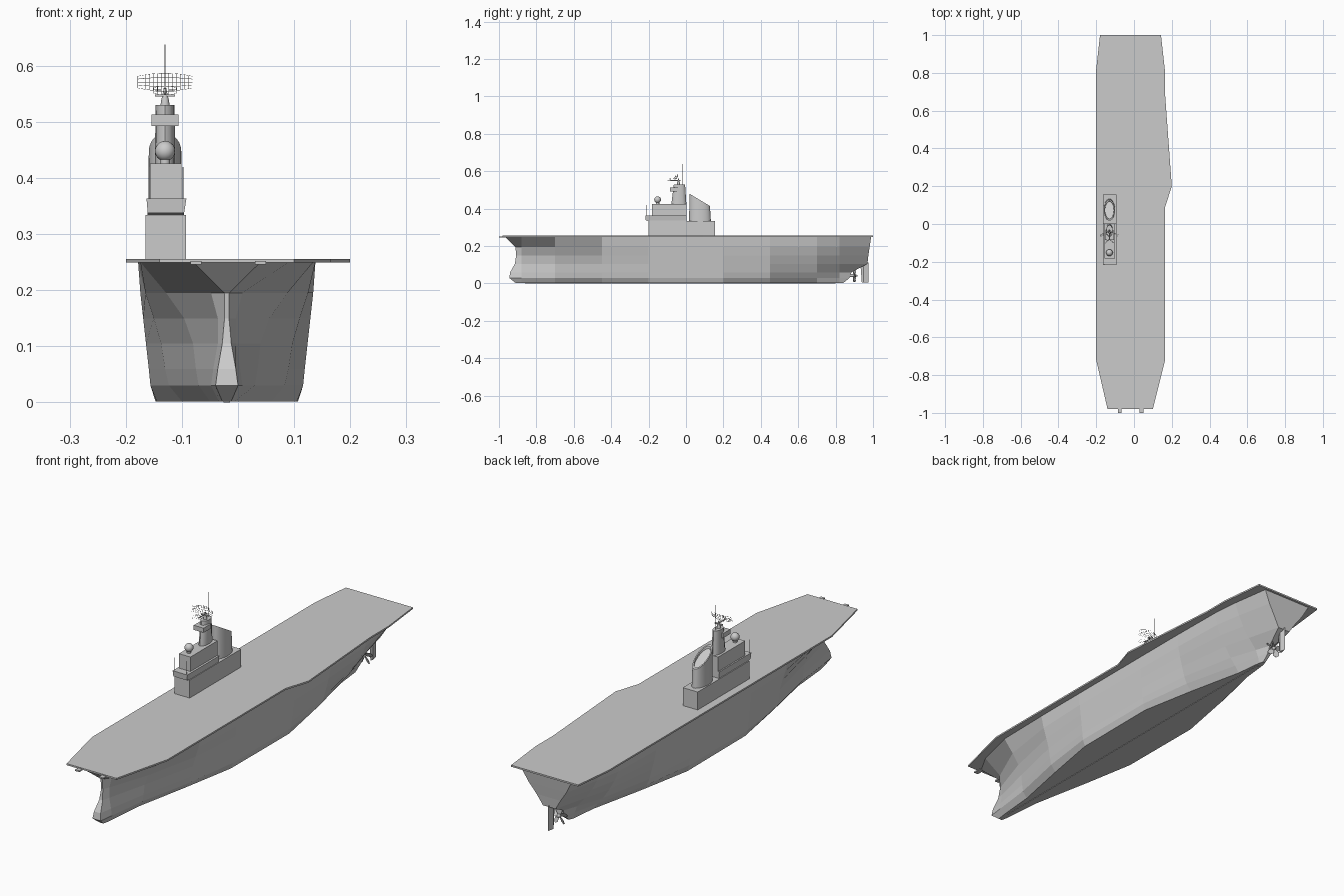
import bpy, bmesh, math
from mathutils import Vector, Matrix

CX, IX = -0.02, -0.13   # hull centre line, island centre line


def add(name, verts, faces):
    me = bpy.data.meshes.new(name)
    me.from_pydata(verts, [], faces)
    bm = bmesh.new()
    bm.from_mesh(me)
    bmesh.ops.recalc_face_normals(bm, faces=bm.faces)
    bm.to_mesh(me)
    bm.free()
    ob = bpy.data.objects.new(name, me)
    bpy.context.collection.objects.link(ob)
    return ob


def loft(name, rings):
    """Skin a stack of equal-length closed rings and cap both ends."""
    n = len(rings[0])
    verts = [p for r in rings for p in r]
    faces = [(k * n + i, k * n + (i + 1) % n, (k + 1) * n + (i + 1) % n, (k + 1) * n + i)
             for k in range(len(rings) - 1) for i in range(n)]
    faces += [tuple(range(n))[::-1], tuple(range(len(verts) - n, len(verts)))]
    return add(name, verts, faces)


def rect(x0, x1, y0, y1, z):
    return [(x0, y0, z), (x1, y0, z), (x1, y1, z), (x0, y1, z)]


def box(name, x0, x1, y0, y1, z0, z1):
    return loft(name, [rect(x0, x1, y0, y1, z0), rect(x0, x1, y0, y1, z1)])


def ellipse(x, y, z, rx, ry, n, slope=0):
    pts = [(x + rx * math.cos(2 * math.pi * i / n), y + ry * math.sin(2 * math.pi * i / n)) for i in range(n)]
    return [(px, py, z + slope * (py - y)) for px, py in pts]


def smooth(ob):
    bpy.context.view_layer.objects.active = ob
    ob.select_set(True)
    bpy.ops.object.shade_smooth_by_angle(angle=math.radians(40))
    ob.select_set(False)


# Hull: one row per waterline = z, bow y, stern y, half widths from bow to stern
stations = [-0.88, -0.70, -0.45, -0.20, 0.20, 0.45, 0.70, 0.82]
waterlines = [
    (0.002, -0.91, 0.84, 0.008, 0.014, 0.030, 0.080, 0.125, 0.127, 0.080, 0.025, 0.012, 0.005),
    (0.030, -0.945, 0.875, 0.020, 0.028, 0.050, 0.103, 0.136, 0.136, 0.105, 0.045, 0.018, 0.008),
    (0.060, -0.94, 0.885, 0.016, 0.024, 0.055, 0.110, 0.139, 0.139, 0.118, 0.070, 0.030, 0.008),
    (0.105, -0.915, 0.970, 0.008, 0.016, 0.060, 0.117, 0.144, 0.144, 0.130, 0.100, 0.068, 0.030),
    (0.150, -0.908, 0.975, 0.004, 0.016, 0.076, 0.130, 0.149, 0.149, 0.142, 0.125, 0.100, 0.058),
    (0.195, -0.912, 0.982, 0.004, 0.028, 0.108, 0.145, 0.154, 0.154, 0.152, 0.144, 0.124, 0.090),
    (0.250, -0.968, 0.990, 0.060, 0.110, 0.154, 0.158, 0.158, 0.158, 0.158, 0.155, 0.145, 0.120)]
rings = []
for z, bow, stern, *hw in waterlines:
    ys = [bow] + stations + [stern]
    rings.append([(CX + w, y, z) for y, w in zip(ys, hw)] +
                 [(CX - w, y, z) for y, w in reversed(list(zip(ys, hw)))])
loft("hull", rings)

# Flight deck
outline = [(-0.14, -0.98), (0.10, -0.98), (0.165, -0.72), (0.165, 0.09), (0.20, 0.20), (0.165, 0.68),
           (0.165, 0.80), (0.143, 1.0), (-0.18, 1.0), (-0.20, 0.82), (-0.20, -0.72)]
loft("flight_deck", [[(x, y, z) for x, y in outline] for z in (0.249, 0.256)])
for i, x in enumerate((-0.075, 0.04)):
    box(f"bow_horn_{i}", x - 0.01, x + 0.01, -1.0, -0.96, 0.246, 0.252)

# Island blocks
box("island_base", -0.165, -0.093, -0.20, 0.155, 0.255, 0.334)
loft("bridge", [rect(-0.161, -0.096, -0.20, 0.003, 0.334), rect(-0.161, -0.096, -0.215, 0.003, 0.338),
                rect(-0.163, -0.092, -0.217, 0.003, 0.363)])
box("upper_bridge", -0.157, -0.101, -0.183, 0.003, 0.363, 0.426)

# Funnel with raked, hollowed top
fy = 0.075
smooth(loft("funnel", [ellipse(IX, fy, 0.333, 0.030, 0.058, 24),
                       ellipse(IX, fy - 0.002, 0.447, 0.029, 0.055, 24, -0.6),
                       ellipse(IX, fy - 0.002, 0.447, 0.024, 0.048, 24, -0.6),
                       ellipse(IX, fy - 0.002, 0.437, 0.023, 0.046, 24, -0.6)]))

# Mast tower, collar and cap
smooth(loft("mast_tower", [ellipse(IX, -0.038, 0.425, 0.018, 0.040, 12),
                           ellipse(IX, -0.035, 0.530, 0.017, 0.030, 12)]))
box("mast_collar", -0.154, -0.106, -0.085, -0.035, 0.493, 0.513)
smooth(loft("mast_cap", [ellipse(IX, -0.04, 0.530, 0.008, 0.008, 12), ellipse(IX, -0.04, 0.538, 0.007, 0.007, 12),
                         ellipse(IX, -0.04, 0.560, 0.002, 0.002, 12)]))
box("radar_bar", -0.148, -0.112, -0.044, -0.036, 0.545, 0.549)
box("radar_arm", IX - 0.002, IX + 0.002, -0.085, -0.03, 0.549, 0.552)
loft("pole_antenna", [ellipse(IX, -0.018, z, 0.001, 0.001, 6) for z in (0.525, 0.638)])
for i, x in enumerate((-0.158, -0.098)):
    loft(f"whip_antenna_{i}", [ellipse(x, -0.213, z, 0.0006, 0.0006, 5) for z in (0.36, 0.42)])


# Lattice radar dishes: curved grids turned into wire
def lattice(name, y, z, hw, hh, tilt, nx, nz):
    verts, faces = [], []
    for j in range(nz + 1):
        for i in range(nx + 1):
            u, v = 2 * i / nx - 1, 2 * j / nz - 1
            h = hh * (1 - 0.35 * u * u)
            verts.append((IX + hw * u, y - 0.014 * u * u - 0.004 * v * v + tilt * v * h, z + v * h))
    for j in range(nz):
        for i in range(nx):
            a = j * (nx + 1) + i
            faces.append((a, a + 1, a + nx + 2, a + nx + 1))
    ob = add(name, verts, faces)
    wire = ob.modifiers.new("wire", 'WIREFRAME')
    wire.thickness = 0.0009
    return ob


lattice("air_search_radar", -0.045, 0.571, 0.049, 0.016, 0.4, 14, 4)
lattice("surface_search_radar", -0.082, 0.556, 0.020, 0.008, 0.4, 6, 3)

# Radome on a pedestal
smooth(loft("radome_pedestal", [ellipse(IX, -0.152, z, 0.009, 0.009, 12) for z in (0.425, 0.437)]))
bm = bmesh.new()
bmesh.ops.create_uvsphere(bm, u_segments=16, v_segments=10, radius=0.018,
                          matrix=Matrix.Translation((IX, -0.152, 0.448)))
me = bpy.data.meshes.new("radome")
bm.to_mesh(me)
bm.free()
radome = bpy.data.objects.new("radome", me)
bpy.context.collection.objects.link(radome)
smooth(radome)

# Propeller: hub plus pitched blades
PZ, PY = 0.042, 0.90


def disc(y, r):
    return [(CX + r * math.cos(t * math.pi / 5), y, PZ + r * math.sin(t * math.pi / 5)) for t in range(10)]


smooth(loft("propeller_hub", [disc(0.86, 0.008), disc(0.905, 0.008), disc(0.917, 0.003)]))
for k in range(5):
    rot = Matrix.Rotation(2 * math.pi * k / 5, 3, 'Y')
    prof = [(-0.004, 0.004), (-0.012, 0.024), (-0.006, 0.039), (0.006, 0.039), (0.012, 0.024), (0.004, 0.004)]
    sides = [[tuple(rot @ Vector((x, 0.6 * x + d, z)) + Vector((CX, PY, PZ))) for x, z in prof]
             for d in (-0.001, 0.001)]
    loft(f"propeller_blade_{k}", sides)

# Rudder
loft("rudder", [[(CX, 0.938 + s, z), (CX + 0.006, 0.95, z), (CX, 0.977, z), (CX - 0.006, 0.95, z)]
                for z, s in ((0.004, 0.002), (0.112, -0.006))])

# Keel strip
box("keel", CX - 0.006, CX + 0.006, -0.86, 0.80, 0.0, 0.004)
